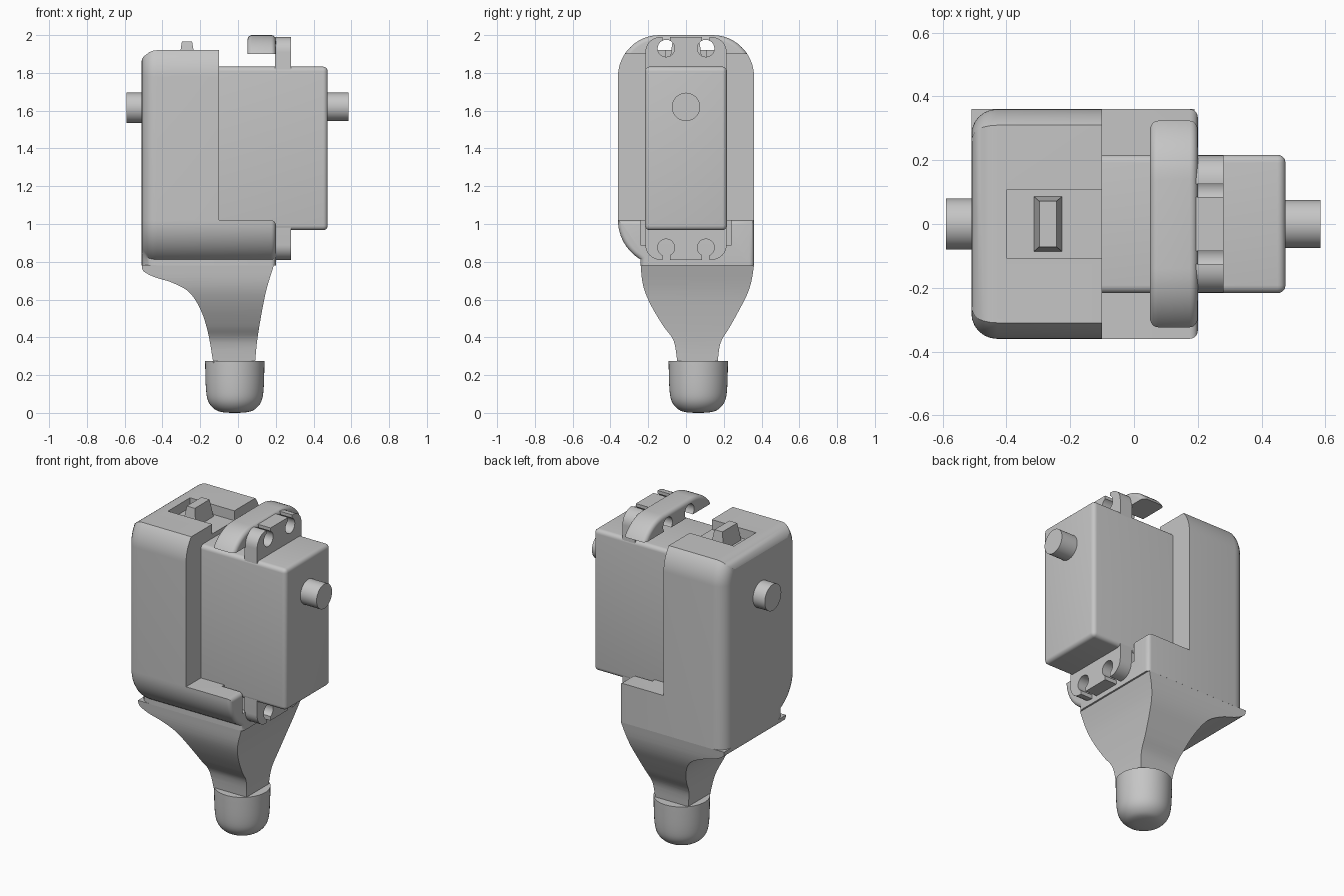
import bpy, bmesh, math
from mathutils import Vector, Matrix

if "Cube" in bpy.data.objects:
    bpy.data.objects.remove(bpy.data.objects["Cube"])

grey = bpy.data.materials.new("light_grey_plastic")
grey.use_nodes = True
COLOUR = (0.56, 0.56, 0.56, 1)
grey.diffuse_color = COLOUR
grey.node_tree.nodes["Principled BSDF"].inputs["Base Color"].default_value = COLOUR


def finish(bm, name):
    bmesh.ops.recalc_face_normals(bm, faces=bm.faces[:])
    mesh = bpy.data.meshes.new(name)
    bm.to_mesh(mesh)
    bm.free()
    mesh.materials.append(grey)
    obj = bpy.data.objects.new(name, mesh)
    bpy.context.collection.objects.link(obj)
    return obj


def select(obj):
    bpy.ops.object.select_all(action='DESELECT')
    obj.select_set(True)
    bpy.context.view_layer.objects.active = obj


def smooth(obj):
    select(obj)
    bpy.ops.object.shade_smooth_by_angle(angle=math.radians(35))


def boolean(obj, cutters, operation='DIFFERENCE'):
    """Apply each cutter in turn; try a second solver if the first leaves nothing."""
    for cutter in cutters:
        before = obj.data.copy()
        for solver in ('EXACT', 'MANIFOLD'):
            mod = obj.modifiers.new("cut", 'BOOLEAN')
            mod.operation, mod.object, mod.solver = operation, cutter, solver
            select(obj)
            bpy.ops.object.modifier_apply(modifier=mod.name)
            if len(obj.data.polygons):
                break
            obj.data = before.copy()
        bpy.data.objects.remove(cutter)


def prism(name, pts, axis, a, b, start_bevel=0, end_bevel=0, floor=None):
    """Extrude a (side, z) outline along x or y, rounding the end loops."""
    bm = bmesh.new()
    place = (lambda d, p: (d, p[0], p[1])) if axis == 'x' else (lambda d, p: (p[0], d, p[1]))
    k = 0 if axis == 'x' else 1
    rings = [[bm.verts.new(place(d, p)) for p in pts] for d in (a, b)]
    n = len(pts)
    for ring in rings:
        bm.faces.new(ring)
    for i in range(n):
        j = (i + 1) % n
        bm.faces.new((rings[0][i], rings[0][j], rings[1][j], rings[1][i]))
    bmesh.ops.recalc_face_normals(bm, faces=bm.faces[:])
    for d, r in ((a, start_bevel), (b, end_bevel)):
        if r:
            loop = [e for e in bm.edges if all(abs(v.co[k] - d) < 1e-5 for v in e.verts)]
            bmesh.ops.bevel(bm, geom=loop, offset=r, segments=6, profile=0.5, affect='EDGES')
    if floor is not None:
        bmesh.ops.bisect_plane(bm, geom=bm.verts[:] + bm.edges[:] + bm.faces[:],
                               plane_co=(0, 0, floor), plane_no=(0, 0, 1), clear_inner=True)
        bmesh.ops.holes_fill(bm, edges=[e for e in bm.edges if e.is_boundary])
    return finish(bm, name)


def box(name, x, y, z, bevel=0):
    bm = bmesh.new()
    size = [s[1] - s[0] for s in (x, y, z)]
    mid = [(s[1] + s[0]) / 2 for s in (x, y, z)]
    bmesh.ops.create_cube(bm, size=1, matrix=Matrix.Translation(mid) @ Matrix.Diagonal((*size, 1)))
    if bevel:
        edges = [e for e in bm.edges if max(v.co.x for v in e.verts) > x[1] - 1e-4]
        bmesh.ops.bevel(bm, geom=edges, offset=bevel, segments=5, profile=0.5, affect='EDGES')
    return finish(bm, name)


def rod(name, x, y, z, r):
    bm = bmesh.new()
    bmesh.ops.create_cone(bm, cap_ends=True, segments=40, radius1=r, radius2=r, depth=x[1] - x[0],
                          matrix=Matrix.Translation(((x[0] + x[1]) / 2, y, z)) @ Matrix.Rotation(math.pi / 2, 4, 'Y'))
    return finish(bm, name)


def arc(cx, cz, r, start, end, steps=12):
    angles = [math.radians(start + (end - start) * i / steps) for i in range(steps + 1)]
    return [(cx + r * math.cos(t), cz + r * math.sin(t)) for t in angles]


def spline(pts, steps=6):
    """Smooth curve through the given points."""
    p = [Vector(q) for q in [pts[0]] + pts + [pts[-1]]]
    out = []
    for a, b, c, d in zip(p, p[1:], p[2:], p[3:]):
        for i in range(steps):
            t = i / steps
            out.append(tuple(0.5 * (2 * b + (c - a) * t + (2 * a - 5 * b + 4 * c - d) * t * t
                                    + (3 * b - a - 3 * c + d) * t ** 3)))
    return out + [pts[-1]]


# Housing outlines: wide round shoulders, one rounded lower corner
lower = arc(-0.12, 1.02, 0.24, 180, 240) + [(-0.24, 0.6), (0.36, 0.6)]
clip = math.degrees(math.asin(0.14 / 0.22))
shoulders = arc(0.14, 1.78, 0.22, 0, clip) + arc(-0.14, 1.78, 0.22, 180 - clip, 180)
crown = arc(0.14, 1.78, 0.22, 0, 90) + arc(-0.14, 1.78, 0.22, 90, 180)
shell = prism("housing_shell", lower + shoulders, 'x', -0.51, -0.1, start_bevel=0.08, floor=0.78)
upper_arm = prism("upper_arm", shoulders, 'x', -0.1, 0.2, end_bevel=0.025)
lower_arm = prism("lower_arm", lower + [(0.36, 1.02)], 'x', -0.1, 0.2, end_bevel=0.025, floor=0.78)
rim = prism("top_rim", crown, 'x', 0.05, 0.2, 0.025, 0.025, floor=1.9)

# Switch recess, nut slots, flange side slots and screw holes
boolean(shell, [box("recess_cutter", (-0.4, 0), (-0.107, 0.107), (1.86, 2.1))])
arm_cuts = [box("recess_cutter", (-0.3, 0.05), (-0.107, 0.107), (1.86, 2.1))]
for s in (-1, 1):
    arm_cuts += [box("nut_slot_cutter", (-0.02, 0.049), sorted((s * 0.09, s * 0.17)), (1.87, 2.1)),
                 box("nut_step_cutter", (-0.085, -0.01), sorted((s * 0.09, s * 0.15)), (1.89, 2.1)),
                 box("side_slot_cutter", (0.06, 0.3), sorted((s * 0.2, s * 0.24)), (1.7, 1.895)),
                 rod("hole_cutter", (-0.05, 0.3), s * 0.105, 1.93, 0.045)]
boolean(upper_arm, arm_cuts)
boolean(lower_arm, [box("side_slot_cutter", (0.06, 0.3), sorted((s * 0.2, s * 0.24)), (0.89, 1.1))
                    for s in (-1, 1)])
boolean(rim, [rod("hole_cutter", (-0.1, 0.3), s * 0.105, 1.93, 0.045) for s in (-1, 1)])

# Motor block with its mounting flange
motor = box("motor_block", (-0.11, 0.475), (-0.217, 0.217), (0.967, 1.833), 0.025)
flange_outline = (arc(-0.135, 0.89, 0.08, 180, 270, 8) + arc(0.135, 0.89, 0.08, 270, 360, 8)
                  + arc(0.135, 1.91, 0.08, 0, 90, 8) + arc(-0.135, 1.91, 0.08, 90, 180, 8))
flange = prism("motor_flange", flange_outline, 'x', 0.195, 0.28)
cuts = []
for s in (-1, 1):
    for hole_z, z_range in ((0.875, (0.7, 0.875)), (1.93, (1.93, 2.1))):
        cuts += [rod("screw_cutter", (0.1, 0.4), s * 0.105, hole_z, 0.045),
                 box("slit_cutter", (0.1, 0.4), (s * 0.105 - 0.02, s * 0.105 + 0.02), z_range)]
boolean(flange, cuts)

# Pivot shafts on both ends
output_shaft = rod("output_shaft", (0.45, 0.585), 0, 1.62, 0.075)
idle_shaft = rod("idle_shaft", (-0.59, -0.48), 0, 1.615, 0.08)

# Switch nub with tapered sides
bm = bmesh.new()
bmesh.ops.create_cube(bm, size=1, matrix=Matrix.Translation((-0.27, 0, 1.91))
                      @ Matrix.Diagonal((0.09, 0.174, 0.11, 1)))
for v in bm.verts:
    if v.co.z > 1.91:
        v.co.x = -0.27 + (v.co.x + 0.27) * 0.6
        v.co.y *= 0.82
nub = finish(bm, "switch_nub")

# Leg: front outline crossed with side outline
front = (spline([(-0.51, 0.782), (-0.5, 0.75), (-0.44, 0.718), (-0.35, 0.69), (-0.26, 0.64),
                 (-0.2, 0.55), (-0.16, 0.43), (-0.13, 0.26)])
         + spline([(0.09, 0.26), (0.1, 0.37), (0.12, 0.5), (0.15, 0.65), (0.19, 0.782)]))
side = (spline([(-0.24, 0.782), (-0.232, 0.7), (-0.213, 0.63), (-0.175, 0.55), (-0.12, 0.46),
                (-0.065, 0.38), (-0.045, 0.26)])
        + spline([(0.167, 0.26), (0.183, 0.37), (0.235, 0.46), (0.29, 0.56), (0.325, 0.63),
                  (0.347, 0.7), (0.36, 0.782)]))
leg = prism("leg", front, 'y', -0.5, 0.5)
boolean(leg, [prism("leg_side_cutter", side, 'x', -0.7, 0.5)], 'INTERSECT')

# Rounded foot, turned from a profile
bm = bmesh.new()
profile = [(0, 0.275), (0.157, 0.275)] + spline([(0.157, 0.265), (0.153, 0.13), (0.14, 0.06),
                                                (0.105, 0.018), (0.06, 0.003), (0, 0)], 4)
verts = [bm.verts.new((r, 0, z)) for r, z in profile]
edges = [bm.edges.new(pair) for pair in zip(verts, verts[1:])]
bmesh.ops.spin(bm, geom=verts + edges, cent=(0, 0, 0), axis=(0, 0, 1), angle=math.tau, steps=48)
bmesh.ops.remove_doubles(bm, verts=bm.verts[:], dist=1e-4)
bmesh.ops.translate(bm, verts=bm.verts[:], vec=(-0.017, 0.065, 0))
foot = finish(bm, "foot")

for part in (shell, upper_arm, lower_arm, rim, motor, flange, output_shaft, idle_shaft, nub, leg, foot):
    smooth(part)
